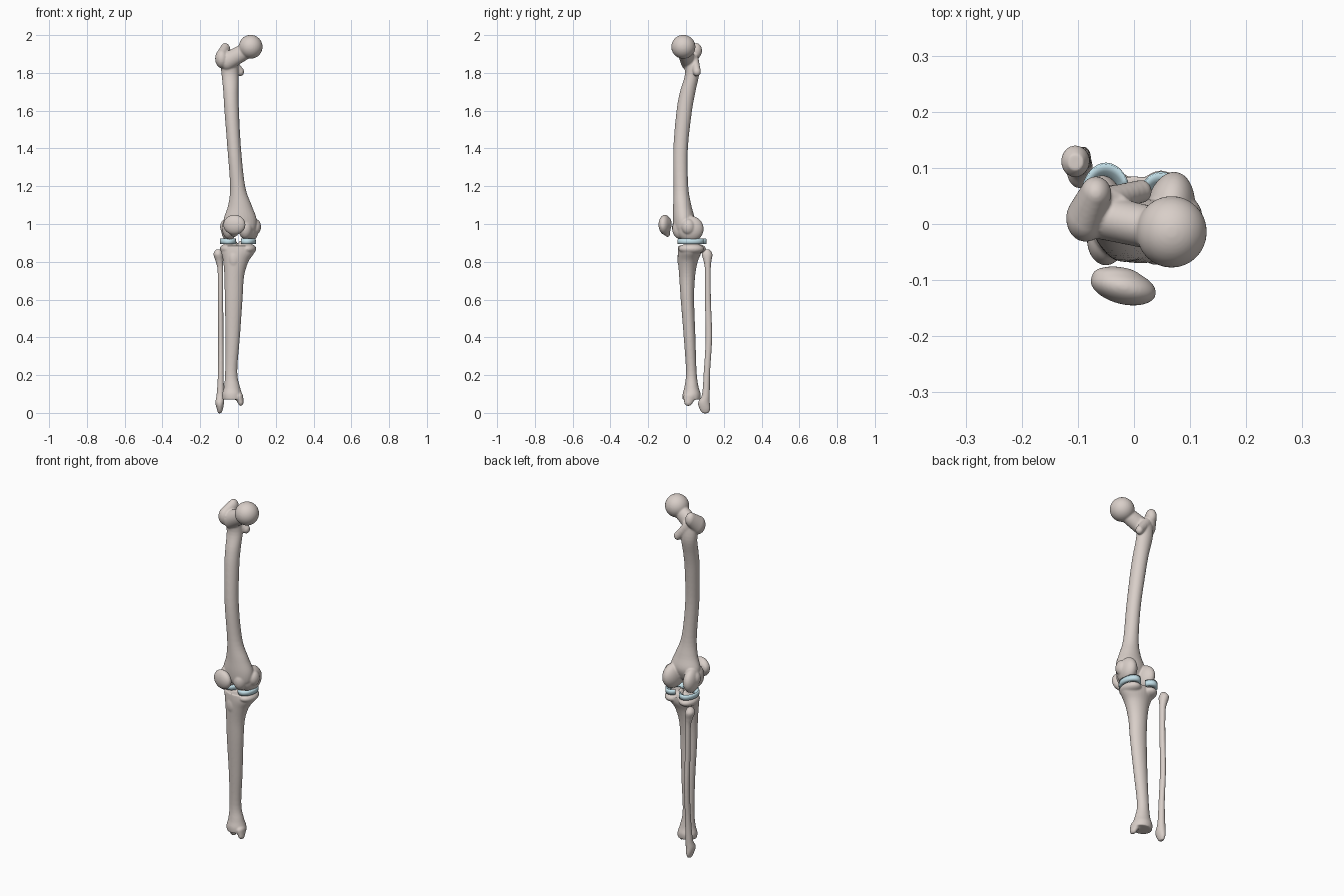
import bpy, bmesh, math
from mathutils import Vector, Matrix

BONE = bpy.data.materials.new("bone")
BONE.diffuse_color = (0.69, 0.62, 0.58, 1)
CARTILAGE = bpy.data.materials.new("cartilage")
CARTILAGE.diffuse_color = (0.55, 0.75, 0.82, 1)


def blob(bm, c, r, rot=(0, 0, 0)):
    m = Matrix.Translation(c)
    for a, ax in zip(rot, "XYZ"):
        m = m @ Matrix.Rotation(math.radians(a), 4, ax)
    bmesh.ops.create_uvsphere(bm, u_segments=32, v_segments=20, radius=1,
                              matrix=m @ Matrix.Diagonal((*r, 1)))


def chain(bm, a, b, ra, rb, n=10):
    a, b, ra, rb = map(Vector, (a, b, ra, rb))
    for i in range(n):
        blob(bm, a.lerp(b, i / (n - 1)), ra.lerp(rb, i / (n - 1)))


def spline(p, i, t):
    p0, p1, p2, p3 = (p[min(max(i + k, 0), len(p) - 1)] for k in (-1, 0, 1, 2))
    out = []
    for a, b, c, d in zip(p0, p1, p2, p3):
        out.append(b + 0.5 * t * (c - a + t * (2*a - 5*b + 4*c - d + t * (3*(b - c) + d - a))))
    return out


def loft(bm, rows, n=28, steps=5):
    """rows: z, xmin, xmax, ymin, ymax"""
    secs = [spline(rows, i, s / steps) for i in range(len(rows) - 1) for s in range(steps)]
    secs.append(rows[-1])
    rings = []
    for z, x0, x1, y0, y1 in secs:
        rings.append([bm.verts.new(((x0 + x1) / 2 + (x1 - x0) / 2 * math.cos(2*math.pi*k/n),
                                    (y0 + y1) / 2 + (y1 - y0) / 2 * math.sin(2*math.pi*k/n), z))
                      for k in range(n)])
    for a, b in zip(rings, rings[1:]):
        for k in range(n):
            bm.faces.new((a[k], b[k], b[(k+1) % n], a[(k+1) % n]))
    bm.faces.new(rings[0])
    bm.faces.new(rings[-1][::-1])


def finish(bm, name, mat, voxel=0.004, smooth=8):
    bmesh.ops.recalc_face_normals(bm, faces=bm.faces)
    me = bpy.data.meshes.new(name)
    bm.to_mesh(me)
    bm.free()
    ob = bpy.data.objects.new(name, me)
    bpy.context.collection.objects.link(ob)
    me.materials.append(mat)
    if voxel:
        r = ob.modifiers.new("fuse", 'REMESH')
        r.mode, r.voxel_size, r.use_smooth_shade = 'VOXEL', voxel, True
        s = ob.modifiers.new("soften", 'SMOOTH')
        s.factor, s.iterations = 0.5, smooth
    for p in me.polygons:
        p.use_smooth = True
    return ob


# Femur: bowed shaft flaring to the knee
bm = bmesh.new()
loft(bm, [(1.89, -.10, .00, -.025, .06), (1.80, -.088, .002, -.005, .07),
          (1.70, -.078, .002, -.032, .05), (1.60, -.072, .005, -.05, .032),
          (1.40, -.056, .016, -.067, .010), (1.20, -.042, .038, -.066, .012),
          (1.10, -.052, .072, -.068, .028), (1.03, -.075, .098, -.07, .045),
          (0.98, -.07, .095, -.066, .03), (0.955, -.055, .08, -.055, .012)])
# head and neck
blob(bm, (.067, -.014, 1.938), (.063, .064, .063))
chain(bm, (-.055, .012, 1.862), (.045, -.010, 1.918), (.04, .04, .05), (.04, .038, .043))
# greater and lesser trochanters
chain(bm, (-.086, .010, 1.875), (-.068, .054, 1.918), (.035, .042, .05), (.028, .031, .04), 6)
chain(bm, (-.045, .045, 1.87), (.012, .058, 1.806), (.025, .022, .03), (.02, .021, .024), 7)
# condyles with front lips and epicondyles
blob(bm, (.064, .022, .974), (.044, .072, .070), (0, 0, -10))
blob(bm, (-.050, .018, .974), (.038, .070, .068), (0, 0, 8))
blob(bm, (.040, -.030, .975), (.038, .043, .055))
blob(bm, (-.050, -.028, .980), (.034, .046, .060))
blob(bm, (.092, .012, .985), (.030, .036, .042))
blob(bm, (-.068, .012, .985), (.027, .032, .038))
finish(bm, "femur", BONE)

# Tibia: plateau, shaft, ankle end
bm = bmesh.new()
loft(bm, [(.885, -.085, .085, -.042, .085), (.85, -.088, .088, -.044, .082),
          (.80, -.078, .055, -.042, .062), (.72, -.072, .032, -.036, .048),
          (.60, -.070, .024, -.028, .043), (.40, -.066, .010, -.012, .050),
          (.22, -.068, -.004, .000, .056), (.14, -.074, .010, -.008, .066),
          (.10, -.084, .022, -.018, .078), (.07, -.082, .024, -.018, .076)])
blob(bm, (.048, .028, .868), (.049, .068, .030))
blob(bm, (-.048, .038, .868), (.048, .068, .030))
# tuberosity, spine, inner ankle knob
blob(bm, (-.02, -.026, .815), (.03, .02, .05))
for x in (-.016, .014):
    blob(bm, (x, .025, .892), (.012, .022, .020))
chain(bm, (.006, .020, .085), (.015, .012, .056), (.022, .034, .025), (.014, .022, .02), 5)
finish(bm, "tibia", BONE)

# Fibula
bm = bmesh.new()
loft(bm, [(.865, -.118, -.090, .095, .125), (.84, -.130, -.080, .083, .140),
          (.80, -.118, -.078, .094, .134), (.75, -.108, -.078, .100, .131),
          (.60, -.106, -.078, .100, .132), (.40, -.105, -.077, .104, .138),
          (.22, -.106, -.076, .094, .128), (.10, -.113, -.074, .085, .126),
          (.055, -.120, -.074, .064, .126), (.02, -.112, -.080, .072, .128),
          (-.002, -.106, -.088, .088, .118)])
finish(bm, "fibula", BONE, 0.0035, 5)

# Patella: flattened disc with lower tip and rear ridge
bm = bmesh.new()
blob(bm, (-.019, -.112, .996), (.060, .031, .053), (0, 0, -14))
chain(bm, (-.02, -.108, .975), (-.02, -.098, .948), (.04, .026, .03), (.018, .014, .017), 6)
blob(bm, (-.030, -.094, 1.0), (.045, .018, .036), (0, 0, -5))
finish(bm, "patella", BONE)


# Menisci: open rings of wedge section, thick at the rim
def meniscus(name, cx, cy, rx, ry, opening, gap):
    bm = bmesh.new()
    rings, n = [], 40
    for i in range(n + 1):
        a = math.radians(opening + gap / 2 + (360 - gap) * i / n)
        prof = [(1, .893), (1.02, .908), (.98, .924), (.78, .908), (.58, .900), (.58, .894)]
        rings.append([bm.verts.new((cx + rx * s * math.cos(a), cy + ry * s * math.sin(a), z))
                      for s, z in prof])
    for a, b in zip(rings, rings[1:]):
        for k in range(6):
            bm.faces.new((a[k], b[k], b[(k+1) % 6], a[(k+1) % 6]))
    bm.faces.new(rings[0])
    bm.faces.new(rings[-1][::-1])
    finish(bm, name, CARTILAGE, 0)


meniscus("medial_meniscus", .048, .024, .046, .068, 180, 90)
meniscus("lateral_meniscus", -.050, .042, .045, .066, 0, 60)
